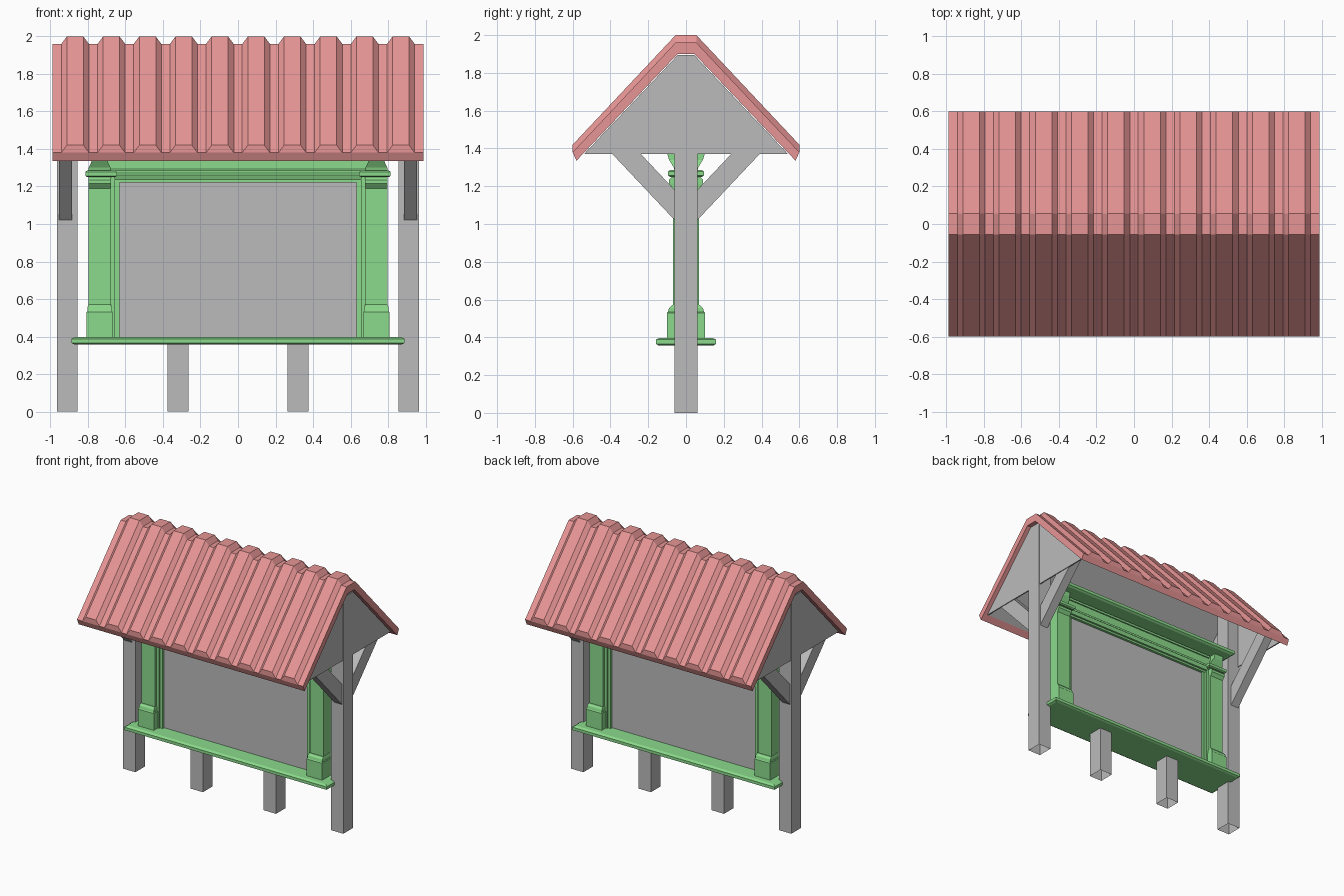
import bpy, bmesh

cube = bpy.data.objects.get("Cube")
if cube:
    bpy.data.objects.remove(cube)


def material(name, rgb):
    m = bpy.data.materials.new(name)
    m.use_nodes = True
    m.diffuse_color = (*rgb, 1)
    m.node_tree.nodes["Principled BSDF"].inputs["Base Color"].default_value = (*rgb, 1)
    return m


RED = material("roof red", (0.8, 0.3, 0.3))
GREEN = material("frame green", (0.26, 0.7, 0.26))
GREY = material("timber grey", (0.5, 0.5, 0.5))


def finish(name, bm, mat, recalc=True):
    bmesh.ops.remove_doubles(bm, verts=bm.verts, dist=0.0001)
    if recalc:
        bmesh.ops.recalc_face_normals(bm, faces=bm.faces)
    me = bpy.data.meshes.new(name)
    bm.to_mesh(me)
    bm.free()
    me.materials.append(mat)
    ob = bpy.data.objects.new(name, me)
    bpy.context.collection.objects.link(ob)
    return ob


def loft(name, sections, mat, caps=(True, True)):
    """Skin a row of closed sections that have equal point counts."""
    bm = bmesh.new()
    rows = [[bm.verts.new(p) for p in s] for s in sections]
    n = len(rows[0])
    for a, b in zip(rows, rows[1:]):
        for i in range(n):
            j = (i + 1) % n
            bm.faces.new((a[i], a[j], b[j], b[i]))
    for row, wanted in zip((rows[0], rows[-1]), caps):
        if wanted:
            bm.faces.new(row)
    return finish(name, bm, mat)


def stack(name, cx, rings, mat, caps=(True, True)):
    """Rectangular rings (z, half width, half depth) stacked upwards."""
    return loft(name, [[(cx - w, -d, z), (cx + w, -d, z), (cx + w, d, z), (cx - w, d, z)]
                       for z, w, d in rings], mat, caps)


def extrude_x(name, outline, x0, x1, mat):
    return loft(name, [[(x, y, z) for y, z in outline] for x in (x0, x1)], mat)


# Corrugated roof: ribbed sections swept along the ridge
def roof_section(x, h):
    half = [(0.055, 1.96 + h), (0.6, 1.38 + h), (0.6, 1.38), (0.58, 1.335), (0.045, 1.90)]
    return [(x, y, z) for y, z in half] + [(x, -y, z) for y, z in reversed(half)]


sections = [roof_section(-0.99, 0)]
for i in range(10):
    c = (i - 4.5) * 0.193
    for dx, h in ((-0.074, 0), (-0.044, 0.04), (0.044, 0.04), (0.074, 0)):
        sections.append(roof_section(c + dx, h))
sections.append(roof_section(0.99, 0))
loft("corrugated_roof", sections, RED)

# Grey lining under the roof, and the two gable walls
slope = [(-0.54, 1.37), (-0.043, 1.895), (0.043, 1.895), (0.54, 1.37)]
bm = bmesh.new()
ends = [[bm.verts.new((x, y, z)) for y, z in slope] for x in (-0.95, 0.95)]
for i in range(3):
    bm.faces.new((ends[0][i], ends[1][i], ends[1][i + 1], ends[0][i + 1]))
finish("roof_lining", bm, GREY, recalc=False)
for side, s in (("left", 1), ("right", -1)):
    extrude_x(side + "_gable", slope, s * 0.95, s * 0.96, GREY)

    # Tall end post, short foot post and the braces
    stack(side + "_post", s * 0.911, [(0, 0.054, 0.06), (1.87, 0.054, 0.06)], GREY, (False, True))
    stack(side + "_foot", s * 0.32, [(0, 0.055, 0.06), (0.365, 0.055, 0.06)], GREY, (False, True))
    for end, t in (("front", -1), ("back", 1)):
        brace = [(0.05, 1.01), (0.465, 1.45), (0.39, 1.53), (0.05, 1.17)]
        extrude_x(f"{side}_{end}_brace", [(t * y, z) for y, z in brace], s * 0.885, s * 0.954, GREY)

    # Column with pedestal, shaft, collar and flared head
    stack(side + "_pedestal", s * 0.738,
          [(0.39, 0.07, 0.1), (0.53, 0.07, 0.1), (0.535, 0.065, 0.095),
           (0.555, 0.065, 0.09), (0.57, 0.06, 0.075)], GREEN)
    stack(side + "_shaft", s * 0.738,
          [(0.56, 0.058, 0.07), (1.19, 0.058, 0.07), (1.215, 0.06, 0.09),
           (1.235, 0.06, 0.09), (1.25, 0.06, 0.075)], GREEN)
    stack(side + "_collar", s * 0.73,
          [(1.25, 0.075, 0.085), (1.257, 0.084, 0.095), (1.278, 0.084, 0.095),
           (1.285, 0.075, 0.085)], GREEN)
    stack(side + "_column_head", s * 0.738,
          [(1.28, 0.058, 0.06), (1.3, 0.058, 0.065), (1.34, 0.04, 0.09), (1.375, 0.04, 0.1)], GREEN)

    # Stepped frame beside the panel
    stack(side + "_frame_outer", s * 0.675, [(0.39, 0.02, 0.05), (1.25, 0.02, 0.05)], GREEN)
    stack(side + "_frame_inner", s * 0.645, [(0.39, 0.012, 0.038), (1.23, 0.012, 0.038)], GREEN)

# Notice panel and ledge
stack("notice_panel", 0, [(0.39, 0.64, 0.02), (1.23, 0.64, 0.02)], GREY)
stack("ledge", 0, [(0.357, 0.87, 0.145), (0.365, 0.887, 0.16), (0.388, 0.887, 0.16),
                   (0.397, 0.87, 0.14)], GREEN)

# Beam, frieze with raised border, and cornice
stack("frame_top", 0, [(1.22, 0.657, 0.04), (1.25, 0.657, 0.04)], GREEN)
stack("beam", 0, [(1.235, 0.66, 0.055), (1.262, 0.66, 0.065), (1.275, 0.66, 0.05)], GREEN)
stack("frieze", 0, [(1.25, 0.78, 0.045), (1.375, 0.78, 0.045)], GREEN)
for end, t in (("front", -1), ("back", 1)):
    for edge, z in (("lower", 1.28), ("upper", 1.36)):
        extrude_x(f"{end}_{edge}_frieze_border",
                  [(t * 0.04, z - 0.012), (t * 0.055, z - 0.012), (t * 0.055, z + 0.005),
                   (t * 0.045, z + 0.012), (t * 0.04, z + 0.012)], -0.68, 0.68, GREEN)
stack("cornice", 0, [(1.372, 0.81, 0.16), (1.382, 0.825, 0.175), (1.405, 0.825, 0.175),
                     (1.415, 0.81, 0.16)], GREEN)
